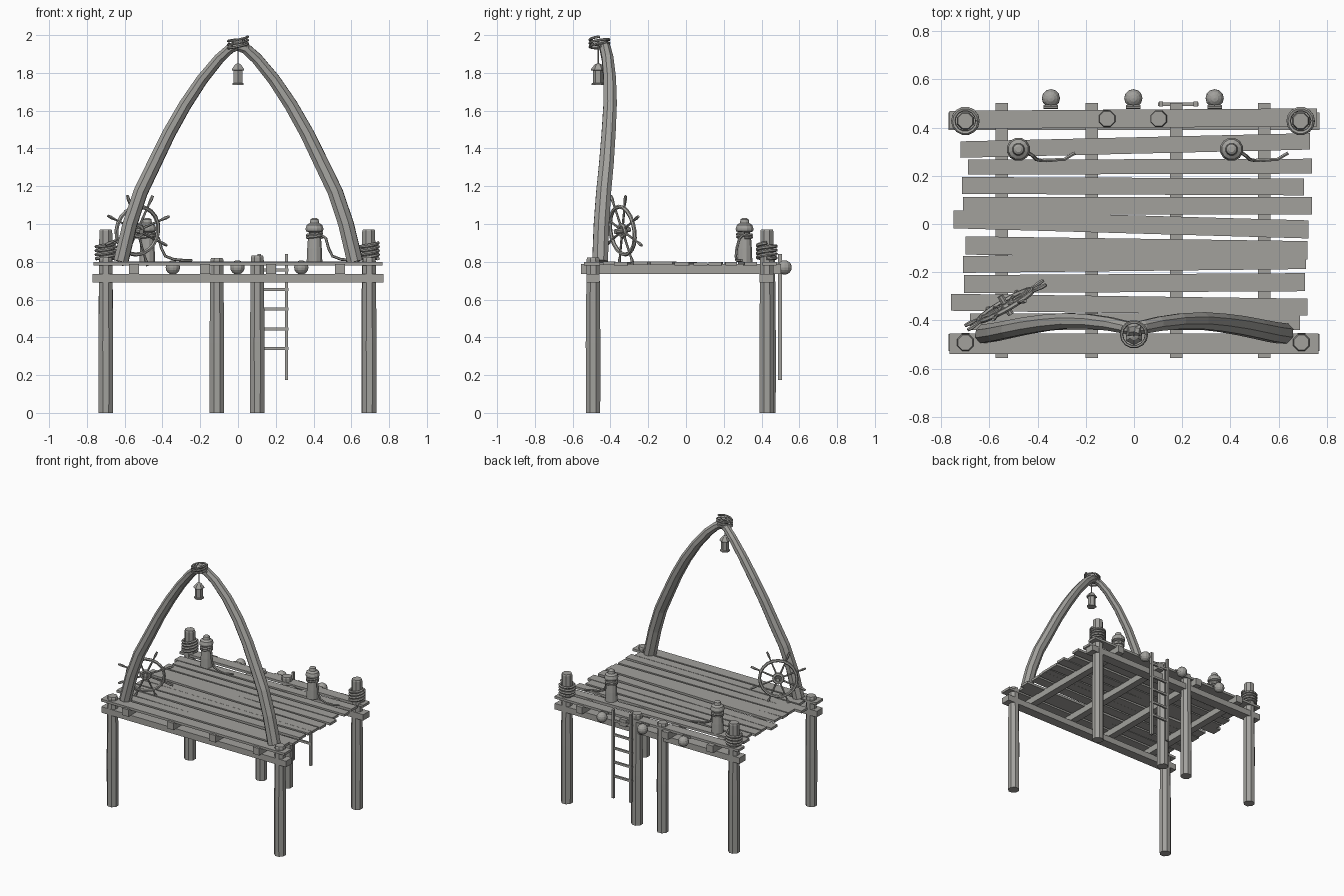
import bpy, bmesh, math, random
from mathutils import Vector, Matrix

if "Cube" in bpy.data.objects:
    bpy.data.objects.remove(bpy.data.objects["Cube"])

random.seed(4)
wood = bpy.data.materials.new("weathered_grey")
wood.diffuse_color = (0.36, 0.355, 0.335, 1)
wood.use_nodes = True
wood.node_tree.nodes["Principled BSDF"].inputs["Base Color"].default_value = wood.diffuse_color


def finish(name, bm, smooth=False):
    bmesh.ops.recalc_face_normals(bm, faces=bm.faces)
    me = bpy.data.meshes.new(name)
    bm.to_mesh(me)
    bm.free()
    me.materials.append(wood)
    for p in me.polygons:
        p.use_smooth = smooth
    ob = bpy.data.objects.new(name, me)
    bpy.context.collection.objects.link(ob)
    return ob


def box(name, x0, x1, y0, y1, z0, z1, skew=0.0):
    """Box whose right end is shifted along y by skew."""
    bm = bmesh.new()
    bmesh.ops.create_cube(bm, size=1)
    for v in bm.verts:
        a, b, c = v.co + Vector((.5, .5, .5))
        v.co = (x0 + a * (x1 - x0), y0 + b * (y1 - y0) + a * skew, z0 + c * (z1 - z0))
    return finish(name, bm)


def lathe(name, x, y, profile, sides=8, smooth=False):
    """Turned part: profile is a list of (radius, z)."""
    bm = bmesh.new()
    rings = []
    for r, z in profile:
        rings.append([bm.verts.new((x + r * math.cos(2 * math.pi * (i + .5) / sides),
                                    y + r * math.sin(2 * math.pi * (i + .5) / sides), z))
                      for i in range(sides)])
    for a, b in zip(rings, rings[1:]):
        for i in range(sides):
            j = (i + 1) % sides
            bm.faces.new((a[i], a[j], b[j], b[i]))
    bm.faces.new(rings[0])
    bm.faces.new(rings[-1])
    return finish(name, bm, smooth)


def tube(name, pts, radii, sides=6, closed=False, flat=1.0, smooth=False):
    """Sweep a polygon section along points; flat scales it sideways."""
    pts = [Vector(p) for p in pts]
    n = len(pts)
    if not isinstance(radii, list):
        radii = [radii] * n
    bm = bmesh.new()
    rings, u = [], None
    for k, p in enumerate(pts):
        t = pts[(k + 1) % n] - pts[k - 1] if closed else pts[min(k + 1, n - 1)] - pts[max(k - 1, 0)]
        t.normalize()
        if u is None:
            u = t.orthogonal()
        u = (u - t * u.dot(t)).normalized()
        w = t.cross(u)
        rings.append([bm.verts.new(p + radii[k] * (u * math.cos(a) + w * math.sin(a) * flat))
                      for a in (2 * math.pi * (i + .5) / sides for i in range(sides))])
    for k in range(n if closed else n - 1):
        a, b = rings[k], rings[(k + 1) % n]
        for i in range(sides):
            j = (i + 1) % sides
            bm.faces.new((a[i], a[j], b[j], b[i]))
    if not closed:
        bm.faces.new(rings[0])
        bm.faces.new(rings[-1])
    return finish(name, bm, smooth)


def coil(name, x, y, z0, z1, r, turns, thick, wobble=0.006):
    n = int(turns * 14)
    pts = []
    for k in range(n + 1):
        a = 2 * math.pi * turns * k / n
        pts.append((x + r * math.cos(a), y + r * math.sin(a),
                    z0 + (z1 - z0) * k / n + wobble * math.sin(a * 1.0 + 1)))
    return tube(name, pts, thick, 6)


# Support posts: x, y, top height
for name, x, y, top in (("front_left_post", -.70, -.492, .823), ("front_right_post", .695, -.492, .823),
                        ("back_left_post", -.70, .428, .972), ("back_right_post", .692, .428, .972),
                        ("ladder_post_left", -.112, .437, .82), ("ladder_post_right", .102, .437, .832)):
    lathe(name, x, y, [(.041, 0), (.042, top * .45), (.037, top - .01), (.033, top)], 8)

# Long bearers along the front and back, and the joists that cross them
box("front_bearer", -.77, .77, -.528, -.457, .69, .735)
box("back_bearer", -.77, .77, .39, .463, .69, .735)
for x in (-.55, -.175, .175, .54):
    box("joist", x - .026, x + .026, -.557, .502, .735, .787)

# Deck planks: left end, right end, lower y, width, skew
for k, (x0, x1, y, w, s) in enumerate((
        (-.765, .76, .395, .075, .01), (-.72, .73, .275, .068, .034), (-.69, .74, .205, .062, .004),
        (-.715, .705, .125, .07, -.006), (-.71, .74, .04, .073, 0), (-.75, .725, -.018, .075, -.042),
        (-.70, .72, -.127, .076, -.02), (-.71, .715, -.203, .07, .016), (-.705, .71, -.287, .075, .008),
        (-.76, .72, -.36, .07, -.02), (-.68, .69, -.44, .068, 0), (-.765, .765, -.54, .085, 0))):
    lift = random.uniform(-.003, .003)
    box("deck_plank", x0, x1, y, y + w, .782 + lift, .8 + lift, s)

# Arch of two curved ribs meeting at the top
rib = [(.62, .80, -.455), (.572, 1.0, -.448), (.515, 1.17, -.436), (.445, 1.315, -.422), (.365, 1.48, -.41),
       (.28, 1.63, -.402), (.19, 1.765, -.404), (.10, 1.875, -.415), (.04, 1.93, -.428), (-.03, 1.955, -.44)]
wid = [.044, .043, .042, .041, .039, .037, .034, .031, .029, .027]
for name, s, extra in (("arch_left", -1, 0), ("arch_right", 1, .003)):
    tube(name, [(s * x, y, z) for x, z, y in rib], [w + extra for w in wid], 8, flat=.9)

# Rope lashing at the arch crown
coil("crown_lashing", 0, -.458, 1.93, 1.985, .052, 3, .007, .009)

# Hanging lantern
tube("lantern_cord", [(0, -.465, 1.83), (0, -.465, 1.945)], .004, 5)
lathe("lantern", 0, -.465, [(.034, 1.735), (.034, 1.745), (.027, 1.747), (.027, 1.812),
                            (.038, 1.814), (.036, 1.822), (.018, 1.845), (.006, 1.85)], 6)

# Steering wheel leaning on the arch
M = Matrix.Translation((-.533, -.337, .965)) @ Matrix.Rotation(math.radians(30), 4, 'Z') \
    @ Matrix.Rotation(math.radians(8), 4, 'X')
for name, r, t in (("wheel_rim", .128, .011), ("wheel_hub_ring", .03, .012)):
    tube(name, [M @ Vector((r * math.cos(a), 0, r * math.sin(a)))
                for a in (2 * math.pi * i / 20 for i in range(20))], t, 6, closed=True)
for i in range(8):
    a = math.radians(22 + 45 * i)
    d = Vector((math.cos(a), 0, math.sin(a)))
    tube("wheel_spoke", [M @ (d * r) for r in (0, .13, .15, .18, .203)],
         [.007, .006, .006, .0095, .007], 6)
tube("wheel_axle", [M @ Vector((0, -.045, 0)), M @ Vector((0, .045, 0))], .014, 8)

# Mooring bollards with rope ties and loose tails
for x in (-.48, .405):
    lathe("bollard", x, .31, [(.043, .80), (.040, .87), (.036, .925), (.03, .935), (.03, .955), (.047, .962),
                              (.049, .975), (.042, .995), (.026, 1.005), (.022, 1.025), (.012, 1.031)], 12)
    coil("bollard_rope", x, .31, .925, .95, .038, 2, .008, .003)
    tube("rope_tail", [(x + .036, .30, .94), (x + .06, .283, .925), (x + .075, .268, .87),
                       (x + .095, .264, .83), (x + .14, .266, .813), (x + .19, .268, .808),
                       (x + .235, .295, .808)], .0075, 6)

# Rope coils on the tall back posts
for x in (-.70, .692):
    coil("post_rope", x, .428, .812, .895, .05, 4, .0095, .006)

# Round fenders along the back edge
for x in (-.345, -.003, .335):
    bm = bmesh.new()
    bmesh.ops.create_uvsphere(bm, u_segments=12, v_segments=8, radius=.038,
                              matrix=Matrix.Translation((x, .522, .77)))
    finish("fender", bm)
    tube("fender_strap", [(x - .03, .486, .79), (x + .03, .486, .79)], .008, 6)

# Ladder
for x, z0 in ((.112, .18), (.257, .175)):
    box("ladder_rail", x - .009, x + .009, .488, .508, z0, .84)
for z in (.34, .445, .55, .652, .757):
    box("ladder_rung", .10, .268, .49, .504, z - .008, z + .008)
